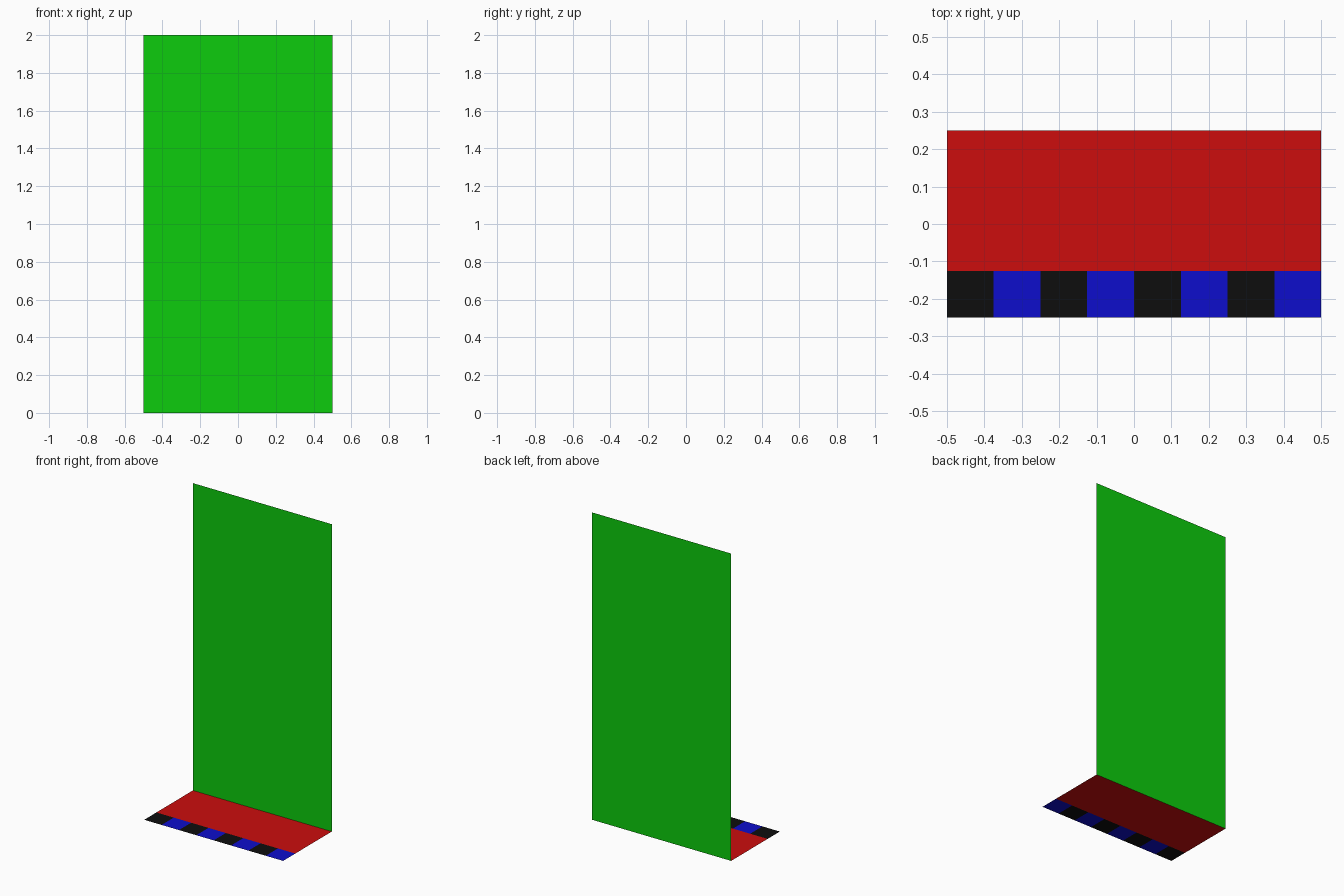
import bpy
import bmesh
from mathutils import Vector

if "Cube" in bpy.data.objects:
    bpy.data.objects.remove(bpy.data.objects["Cube"])

W, D, H = 1.0, 0.5, 2.0      # overall width, depth, height
STRIP = 0.125                # depth of the chequered front strip
TILES = 8


def material(name, rgb):
    mat = bpy.data.materials.new(name)
    mat.diffuse_color = (*rgb, 1.0)
    mat.use_nodes = True
    mat.node_tree.nodes["Principled BSDF"].inputs["Base Color"].default_value = mat.diffuse_color
    return mat


HI, LO = 0.604, 0.004
green = material("green", (LO, HI, LO))
red = material("red", (HI, LO, LO))
blue = material("blue", (LO, LO, HI))
black = material("black", (LO, LO, LO))


def sheet(name, origin, u, v, mats, columns=1):
    """Flat sheet spanned by u and v, cut into columns with cycling colours."""
    origin, u, v = Vector(origin), Vector(u), Vector(v)
    bm = bmesh.new()
    rows = [(bm.verts.new(origin + u * i / columns),
             bm.verts.new(origin + u * i / columns + v))
            for i in range(columns + 1)]
    for i, (a, b) in enumerate(zip(rows, rows[1:])):
        face = bm.faces.new((a[0], b[0], b[1], a[1]))
        face.material_index = i % len(mats)
    mesh = bpy.data.meshes.new(name)
    bm.to_mesh(mesh)
    bm.free()
    for mat in mats:
        mesh.materials.append(mat)
    obj = bpy.data.objects.new(name, mesh)
    bpy.context.collection.objects.link(obj)
    return obj


# Upright back panel, facing the front
sheet("back_panel", (-W / 2, D / 2, 0), (W, 0, 0), (0, 0, H), [green])

# Plain floor between the panel and the strip
sheet("floor", (-W / 2, -D / 2 + STRIP, 0), (W, 0, 0), (0, D - STRIP, 0), [red])

# Row of alternating tiles along the front edge
sheet("tile_strip", (-W / 2, -D / 2, 0), (W, 0, 0), (0, STRIP, 0),
      [black, blue], TILES)
